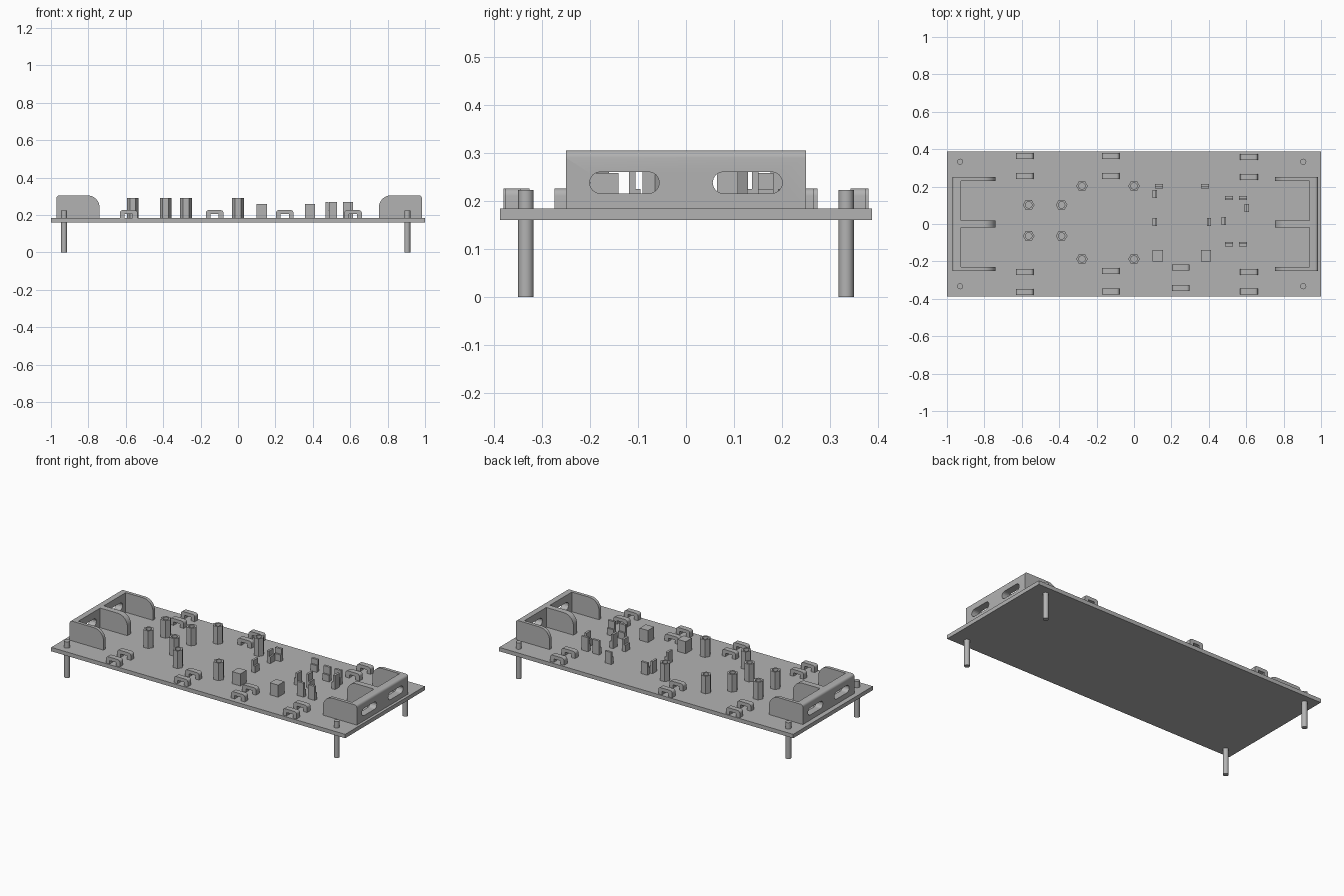
import bpy, bmesh, math
from mathutils import Vector

if "Cube" in bpy.data.objects:
    bpy.data.objects.remove(bpy.data.objects["Cube"])

grey = bpy.data.materials.new("light grey plastic")
grey.diffuse_color = (0.45, 0.45, 0.45, 1)
grey.use_nodes = True
grey.node_tree.nodes["Principled BSDF"].inputs["Base Color"].default_value = grey.diffuse_color
Z0, Z1 = 0.16, 0.184          # deck bottom and top


def finish(name, bm, smooth=True):
    bmesh.ops.recalc_face_normals(bm, faces=bm.faces)
    me = bpy.data.meshes.new(name)
    bm.to_mesh(me)
    bm.free()
    ob = bpy.data.objects.new(name, me)
    bpy.context.collection.objects.link(ob)
    me.materials.append(grey)
    if smooth:
        bpy.ops.object.select_all(action='DESELECT')
        bpy.context.view_layer.objects.active = ob
        ob.select_set(True)
        bpy.ops.object.shade_smooth_by_angle(angle=math.radians(35))
    return ob


def prism(bm, pts, a, b, axis):
    """Extrude a 2D outline along 'x', 'y' or 'z' from a to b."""
    put = {'x': lambda p, h: (h, p[0], p[1]),
           'y': lambda p, h: (p[0], h, p[1]),
           'z': lambda p, h: (p[0], p[1], h)}[axis]
    lo = [bm.verts.new(put(p, a)) for p in pts]
    hi = [bm.verts.new(put(p, b)) for p in pts]
    n = len(pts)
    bm.faces.new(lo)
    bm.faces.new(hi[::-1])
    for i in range(n):
        bm.faces.new((lo[i], lo[(i + 1) % n], hi[(i + 1) % n], hi[i]))


def arc(cx, cy, r, a0, a1, n=8):
    return [(cx + r * math.cos(math.radians(a0 + (a1 - a0) * i / n)),
             cy + r * math.sin(math.radians(a0 + (a1 - a0) * i / n))) for i in range(n + 1)]


def rect(x0, x1, y0, y1):
    return [(x0, y0), (x1, y0), (x1, y1), (x0, y1)]


# Deck
bm = bmesh.new()
prism(bm, rect(-1, 1, -0.387, 0.387), Z0, Z1, 'z')
finish("deck", bm, False)

# Corner pins passing through the deck
for x in (-0.93, 0.905):
    for y in (-0.333, 0.333):
        bm = bmesh.new()
        prism(bm, arc(x, y, 0.016, 0, 345, 23), 0, 0.223, 'z')
        finish("corner_pin", bm)

# End brackets: slotted end wall with three rounded side plates
TOP = 0.305
for side, outer in ((-1, 0.97), (1, 0.983)):
    inner = outer - 0.23
    wall = outer - 0.045
    bm = bmesh.new()
    prof = ([(side * wall, Z1), (side * outer, Z1)]
            + [(side * x, z) for x, z in arc(outer - 0.015, TOP - 0.015, 0.015, 0, 90, 5)]
            + [(side * wall, TOP)])
    prism(bm, prof, -0.25, 0.25, 'y')
    body = finish("bracket_wall", bm)
    bm = bmesh.new()
    for s in (-1, 1):
        slot = arc(s * 0.128 + 0.05, 0.238, 0.0225, -90, 90) + arc(s * 0.128 - 0.05, 0.238, 0.0225, 90, 270)
        prism(bm, slot, side * (wall - 0.03), side * (outer + 0.03), 'x')
    cutter = finish("slot_cutter", bm, False)
    cutter.hide_render = True
    cutter.hide_set(True)
    mod = body.modifiers.new("slots", 'BOOLEAN')
    mod.object = cutter
    mod.solver = 'EXACT'
    for y0, y1 in ((-0.25, -0.23), (-0.018, 0.018), (0.23, 0.25)):
        bm = bmesh.new()
        plate = ([(wall + 0.005, Z1), (wall + 0.005, TOP)]
                 + arc(inner + 0.065, TOP - 0.065, 0.065, 90, 180) + [(inner, Z1)])
        prism(bm, [(side * x, z) for x, z in plate], y0, y1, 'y')
        finish("bracket_side_plate", bm)

# Hexagonal hollow standoffs
hexes = [(x, y) for x in (-0.563, -0.387) for y in (0.102, -0.064)]
hexes += [(x, y) for x in (-0.278, 0.0) for y in (0.203, -0.187)]
for x, y in hexes:
    bm = bmesh.new()
    rings = []
    for r, z in ((0.031, Z1), (0.031, 0.292), (0.017, 0.292), (0.017, Z1)):
        ring = []
        for i in range(24):
            a = math.radians(i * 15)
            # hexagon radius for the outside, circle for the bore
            k = math.cos(math.pi / 6) / math.cos(math.radians((i * 15) % 60 - 30)) if r > 0.02 else 1
            ring.append(bm.verts.new((x + r * k * math.cos(a), y + r * k * math.sin(a), z)))
        rings.append(ring)
    for a, b in zip(rings, rings[1:] + rings[:1]):
        for i in range(24):
            j = (i + 1) % 24
            bm.faces.new((a[i], a[j], b[j], b[i]))
    finish("hex_standoff", bm)

# Strap loops: small bridges with rounded shoulders
loops = {-0.585: (0.364, 0.257, -0.257, -0.364), -0.125: (0.364, 0.257, -0.252, -0.36),
         0.25: (-0.233, -0.342), 0.615: (0.358, 0.25, -0.257, -0.36)}
for x, ys in loops.items():
    for y in ys:
        bm = bmesh.new()
        w, h, t = 0.047, 0.226, 0.022
        prof = ([(x + t, Z1), (x + w, Z1)] + arc(x + w - 0.015, h - 0.015, 0.015, 0, 90, 5)
                + arc(x - w + 0.015, h - 0.015, 0.015, 90, 180, 5)
                + [(x - w, Z1), (x - t, Z1), (x - t, 0.205), (x + t, 0.205)])
        prism(bm, prof, y - 0.016, y + 0.016, 'y')
        finish("strap_loop", bm)

# Board posts: tall back with a lower ledge facing (dx, dy)
posts = [(0.134, 0.203, 0, -1, 0.258), (0.112, 0.16, 1, 0, 0.258), (0.112, 0.011, 1, 0, 0.258),
         (0.38, 0.203, 0, -1, 0.258), (0.401, 0.011, -1, 0, 0.258),
         (0.481, 0.016, 1, 0, 0.27), (0.508, 0.139, 0, -1, 0.27), (0.583, 0.139, 0, -1, 0.27),
         (0.604, 0.086, -1, 0, 0.27), (0.508, -0.107, 0, 1, 0.27), (0.583, -0.107, 0, 1, 0.27)]
for x, y, dx, dy, top in posts:
    bm = bmesh.new()
    d = Vector((dx, dy))
    s = Vector((abs(dy), abs(dx))) * 0.022
    for a, b, z in ((-0.012, 0.002, top), (0.002, 0.012, 0.225)):
        c0, c1 = Vector((x, y)) + d * a, Vector((x, y)) + d * b
        prism(bm, [c0 - s, c0 + s, c1 + s, c1 - s], Z1, z, 'z')
    finish("board_post", bm, False)

# Solid support blocks
for x in (0.128, 0.385):
    bm = bmesh.new()
    prism(bm, rect(x - 0.028, x + 0.028, -0.2, -0.14), Z1, 0.258, 'z')
    finish("support_block", bm, False)
